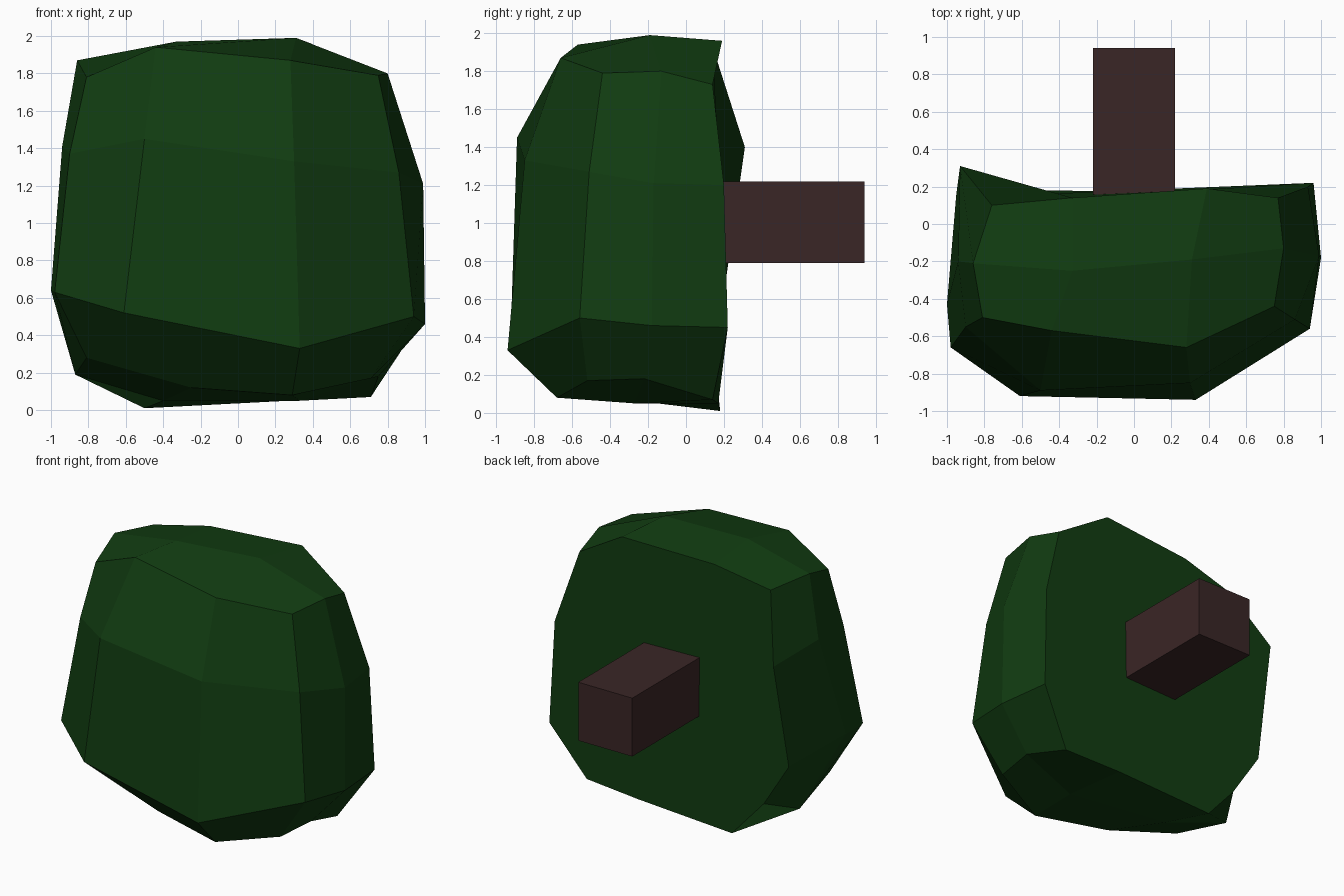
import bpy
import bmesh
from mathutils import Vector

default_cube = bpy.data.objects.get("Cube")
if default_cube:
    bpy.data.objects.remove(default_cube, do_unlink=True)


def make_material(name, colour):
    material = bpy.data.materials.new(name)
    material.use_nodes = True
    material.diffuse_color = colour
    shader = material.node_tree.nodes["Principled BSDF"]
    shader.inputs["Base Color"].default_value = colour
    shader.inputs["Roughness"].default_value = 0.9
    return material


def make_object(name, bm, material):
    bmesh.ops.recalc_face_normals(bm, faces=bm.faces)
    mesh = bpy.data.meshes.new(name)
    bm.to_mesh(mesh)
    bm.free()
    mesh.materials.append(material)
    result = bpy.data.objects.new(name, mesh)
    bpy.context.collection.objects.link(result)
    return result


leaf_green = make_material("leaf green", (0.0056, 0.045, 0.0056, 1))
bark_brown = make_material("bark brown", (0.042, 0.019, 0.019, 1))

# Foliage sections: front left to right, right middle, back right to left, left middle
bottom_ring = [
    (-.81, -.52, .28), (-.25, -.57, .12), (.29, -.68, .08), (.71, -.52, .17),
    (.75, -.22, .18),
    (.71, .14, .07), (.27, .17, .05), (-.5, .18, .01), (-.74, .15, .28),
    (-.87, -.08, .19)]
lower_ring = [
    (-.98, -.66, .63), (-.61, -.92, .52), (.33, -.94, .33), (.94, -.56, .5),
    (1, -.18, .46), (.96, .22, .45), (-.95, .16, .61), (-1, -.43, .64)]
upper_ring = [
    (-.9, -.55, 1.37), (-.5, -.89, 1.45), (.3, -.85, 1.33), (.86, -.51, 1.27),
    (.99, -.17, 1.21), (.93, .2, 1.2), (-.93, .31, 1.4), (-.94, -.2, 1.41)]
top_ring = [
    (-.81, -.5, 1.78), (-.44, -.57, 1.94), (.28, -.66, 1.87), (.75, -.44, 1.79),
    (.8, -.13, 1.8),
    (.77, .14, 1.73), (.39, .19, 1.96), (-.33, .14, 1.93), (-.76, .1, 1.84),
    (-.86, -.21, 1.87)]
bottom_middle = [(-.4, -.15, .05), (.33, -.27, .05)]
top_middle = [(-.33, -.25, 1.97), (.31, -.19, 1.99)]

bm = bmesh.new()


def add_points(points):
    return [bm.verts.new(point) for point in points]


bottom, lower, upper, top = map(
    add_points, (bottom_ring, lower_ring, upper_ring, top_ring))


def without_back_middle(ring):
    return ring[:6] + ring[8:]


# Front and side facets, leaving the back open
levels = [without_back_middle(bottom), lower, upper, without_back_middle(top)]
for below, above in zip(levels, levels[1:]):
    for i in range(len(below)):
        if i == 5:
            continue
        j = (i + 1) % len(below)
        bm.faces.new((below[i], below[j], above[j], above[i]))

# Single broad back facet
bm.faces.new(bottom[5:9] + [lower[6], upper[6]] + top[8:4:-1]
             + [upper[5], lower[5]])

# Grid of facets on the crown and underside
for ring, middle_points in ((bottom, bottom_middle), (top, top_middle)):
    front = ring[:4]
    middle = [ring[9]] + add_points(middle_points) + [ring[4]]
    back = ring[8:4:-1]
    for near, far in ((front, middle), (middle, back)):
        for i in range(3):
            bm.faces.new((near[i], near[i + 1], far[i + 1], far[i]))

make_object("foliage", bm, leaf_green)

# Square branch reaching out of the back
bm = bmesh.new()
bmesh.ops.create_cube(bm, size=1)
branch_start, branch_end = 0.12, 0.94
bmesh.ops.scale(bm, verts=bm.verts,
                vec=Vector((0.44, branch_end - branch_start, 0.43)))
bmesh.ops.translate(bm, verts=bm.verts,
                    vec=Vector((0, (branch_start + branch_end) / 2, 1.005)))
make_object("branch", bm, bark_brown)
